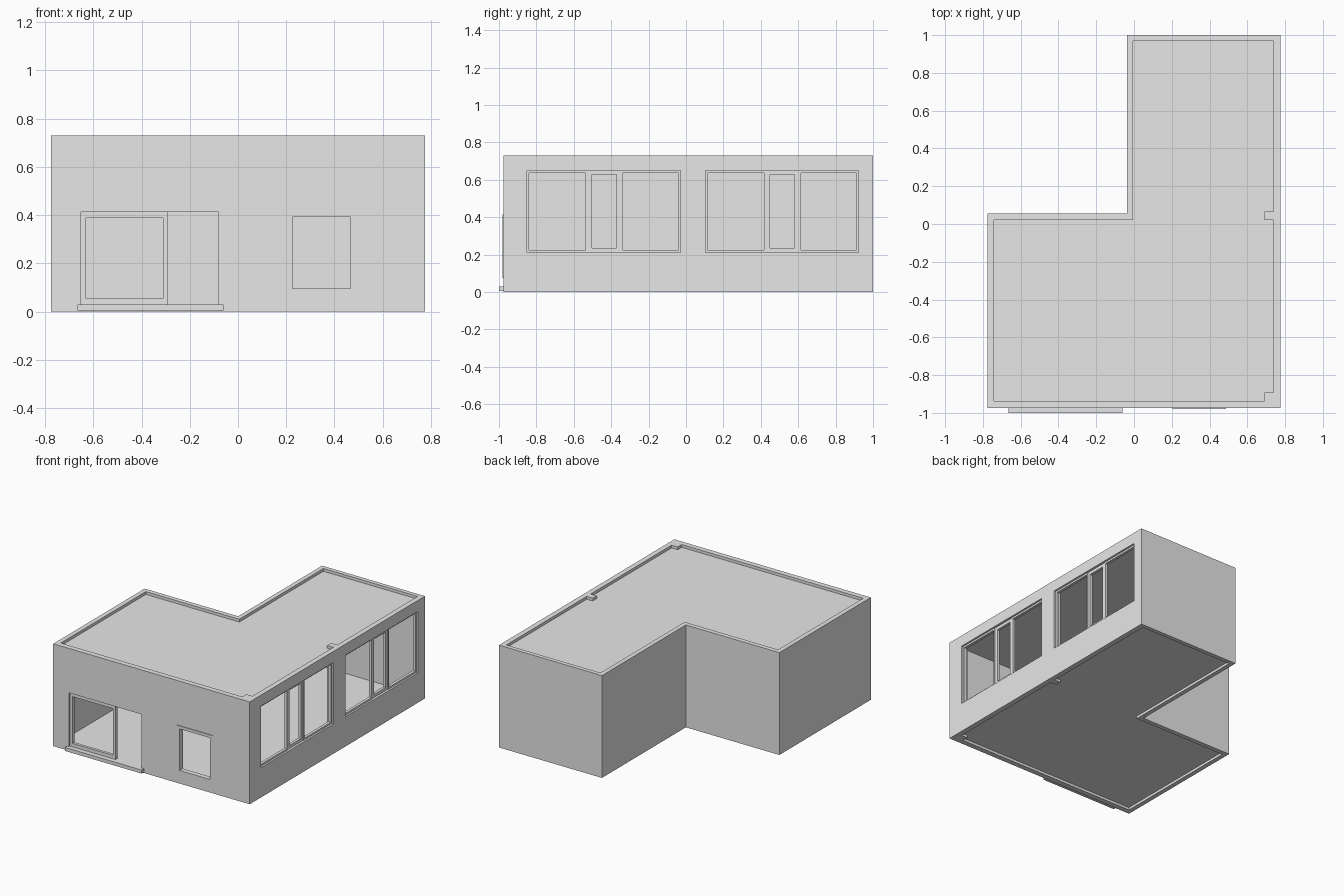
import bpy
import bmesh

cube = bpy.data.objects.get("Cube")
if cube:
    bpy.data.objects.remove(cube, do_unlink=True)

GREY = (0.8, 0.8, 0.8, 1)
mat = bpy.data.materials.new("light_grey")
mat.use_nodes = True
mat.diffuse_color = GREY
mat.node_tree.nodes["Principled BSDF"].inputs["Base Color"].default_value = GREY


def prism(name, outer, lo, hi, inner=None, axis="z"):
    """Extrude a flat outline, or the ring between two outlines, along an axis."""
    place = {"x": lambda a, b, d: (d, a, b),
             "y": lambda a, b, d: (a, d, b),
             "z": lambda a, b, d: (a, b, d)}[axis]
    bm = bmesh.new()
    loops = [[[bm.verts.new(place(a, b, d)) for a, b in loop] for d in (lo, hi)]
             for loop in (outer, inner) if loop]
    n = len(outer)
    for low, high in loops:
        for i in range(n):
            j = (i + 1) % n
            bm.faces.new((low[i], low[j], high[j], high[i]))
    for level in (0, 1):
        if inner:
            o, k = loops[0][level], loops[1][level]
            for i in range(n):
                j = (i + 1) % n
                bm.faces.new((o[i], o[j], k[j], k[i]))
        else:
            bm.faces.new(loops[0][level])
    bmesh.ops.recalc_face_normals(bm, faces=bm.faces)
    mesh = bpy.data.meshes.new(name)
    bm.to_mesh(mesh)
    bm.free()
    mesh.materials.append(mat)
    obj = bpy.data.objects.new(name, mesh)
    bpy.context.collection.objects.link(obj)
    return obj


def rect(a0, a1, b0, b1):
    return [(a0, b0), (a1, b0), (a1, b1), (a0, b1)]


def frame(name, a0, a1, b0, b1, side, rail, lo, hi, axis):
    """Rectangular frame with its own stile and rail widths."""
    return prism(name, rect(a0, a1, b0, b1), lo, hi,
                 rect(a0 + side, a1 - side, b0 + rail, b1 - rail), axis)


def ell(x0, x1, y0, y1, nx, ny):
    return [(x0, y0), (x1, y0), (x1, y1), (nx, y1), (nx, ny), (x0, ny)]


# Walls around the L-shaped plan
inside = ell(-0.742, 0.738, -0.937, 0.97, -0.005, 0.022)
walls = prism("walls", ell(-0.775, 0.775, -0.975, 1.0, -0.037, 0.055), 0, 0.73, inside)

# Door and window openings
DOOR = (-0.65, -0.08, 0.03, 0.413)
SMALL = (0.205, 0.487, 0.075, 0.413)
SIDE_STARTS = (-0.85, 0.103)
SIDE_WIDTH, SILL, HEAD = 0.82, 0.212, 0.65
cutters = [prism("opening_cutter", rect(*r), -1.1, -0.9, axis="y") for r in (DOOR, SMALL)]
cutters += [prism("opening_cutter", rect(s, s + SIDE_WIDTH, SILL, HEAD), 0.7, 0.9, axis="x")
            for s in SIDE_STARTS]
bpy.context.view_layer.objects.active = walls
for cutter in cutters:
    cutter.hide_render = True
    mod = walls.modifiers.new("opening", "BOOLEAN")
    mod.operation = "DIFFERENCE"
    mod.solver = "EXACT"
    mod.object = cutter
    bpy.ops.object.modifier_apply(modifier=mod.name)
    bpy.data.objects.remove(cutter, do_unlink=True)

# Floor and sunken flat roof
prism("floor", inside, 0.018, 0.028)
prism("roof", inside, 0.7, 0.71)

# Inner columns against the side wall
for name, y in (("corner_column", -0.937), ("middle_column", 0.02)):
    prism(name, rect(0.69, 0.738, y, y + 0.045), 0, 0.73)

# Door step, sliding door panel and small front window
prism("door_step", rect(-0.665, -0.06, -1.0, -0.937), 0.005, 0.03)
frame("door_panel", -0.65, -0.29, 0.03, 0.413, 0.02, 0.025, -0.965, -0.945, "y")
frame("front_window_frame", *SMALL, 0.021, 0.021, -0.98, -0.945, "y")

# Side windows: two wide sashes with a narrow one between
for label, s in zip(("front", "rear"), SIDE_STARTS):
    e = s + SIDE_WIDTH
    for part, a, b, side, rail, lo, hi in (
            ("first_sash", s, s + 0.325, 0.011, 0.013, 0.742, 0.762),
            ("middle_sash", s + 0.325, s + 0.5, 0.022, 0.022, 0.738, 0.758),
            ("last_sash", s + 0.5, e, 0.011, 0.013, 0.742, 0.762)):
        frame(f"{label}_side_window_{part}", a, b, SILL, HEAD, side, rail, lo, hi, "x")
